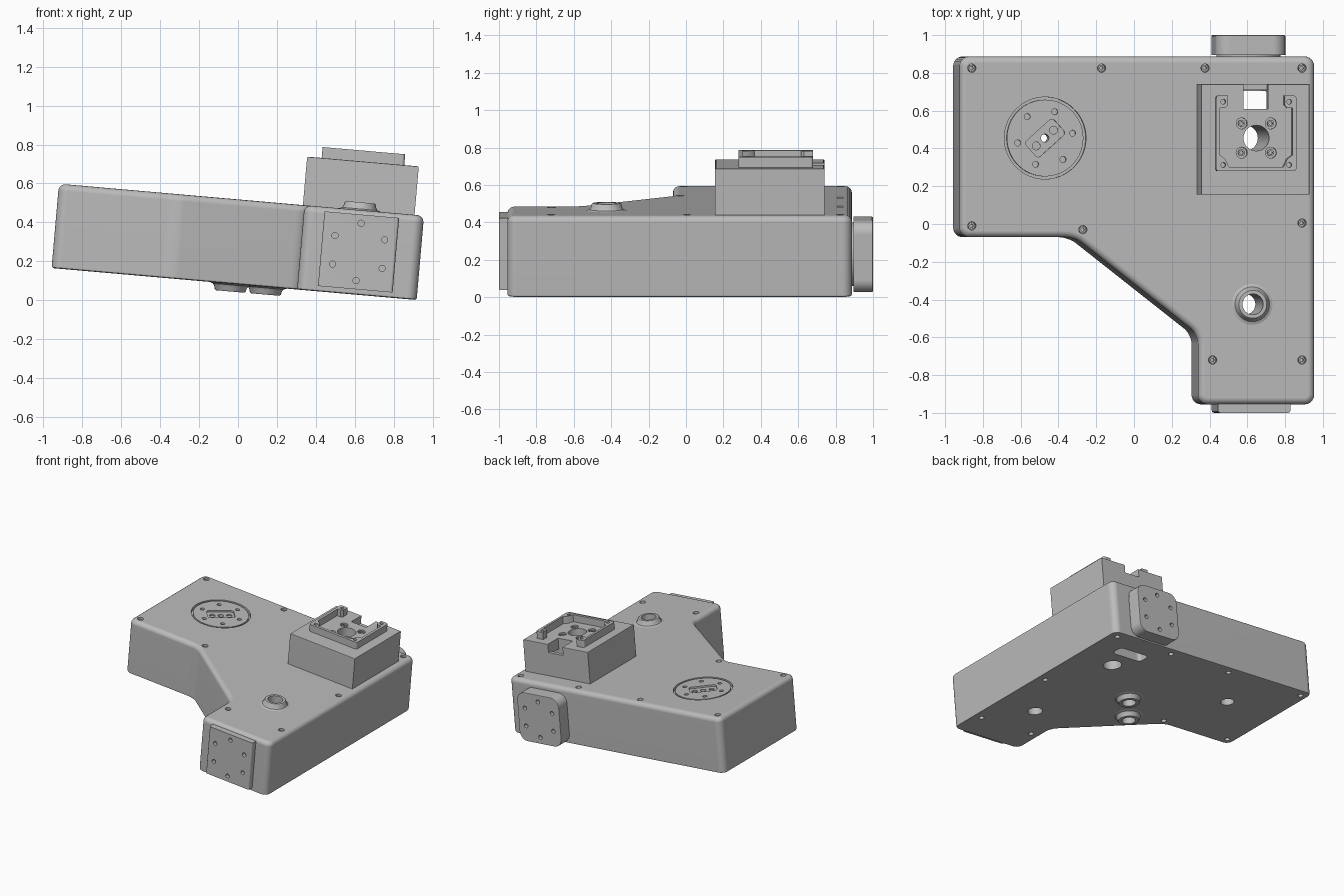
import bpy, bmesh, math
from mathutils import Matrix, Vector

cube = bpy.data.objects.get("Cube")
if cube:
    bpy.data.objects.remove(cube, do_unlink=True)

# Everything is modelled level, then tilted by one shared transform
TILT = Matrix.Translation((-0.02, 0, 0.083)) @ Matrix.Rotation(math.radians(5), 4, 'Y')
H = 0.435          # height of the main housing
COL = 0.61         # shared x of the shaft holes and flanges

grey = bpy.data.materials.new("machined grey")
grey.use_nodes = True
grey.diffuse_color = (0.5, 0.5, 0.5, 1)
grey.node_tree.nodes["Principled BSDF"].inputs["Base Color"].default_value = (0.5, 0.5, 0.5, 1)


def prism(bm, pts, lo, hi, radius=0.0, axis='Z'):
    """Extrude an outline from lo to hi, with rounded corners."""
    def put(p, h):
        return (p[0], p[1], h) if axis == 'Z' else (p[0], h, p[1])
    base = [bm.verts.new(put(p, lo)) for p in pts]
    top = [bm.verts.new(put(p, hi)) for p in pts]
    n = len(pts)
    faces = [bm.faces.new(base), bm.faces.new(top)]
    for i in range(n):
        j = (i + 1) % n
        faces.append(bm.faces.new((base[i], base[j], top[j], top[i])))
    bmesh.ops.recalc_face_normals(bm, faces=faces)
    if radius:
        edges = [bm.edges.get((a, b)) for a, b in zip(base, top)]
        bmesh.ops.bevel(bm, geom=edges, offset=radius, segments=6, affect='EDGES', profile=0.5)


def rect(cx, cy, w, d, turn=0.0):
    rot = Matrix.Rotation(turn, 2)
    c = Vector((cx, cy))
    return [c + rot @ Vector((sx * w / 2, sy * d / 2)) for sx, sy in ((-1, -1), (1, -1), (1, 1), (-1, 1))]


def disc_pts(cx, cy, r, n=32):
    return [(cx + r * math.cos(math.tau * i / n), cy + r * math.sin(math.tau * i / n)) for i in range(n)]


def cyl(bm, cx, cy, r, lo, hi, axis='Z', n=32):
    prism(bm, disc_pts(cx, cy, r, n), lo, hi, axis=axis)


def lathe(bm, cx, cy, profile):
    """Spin a closed (radius, height) outline about a vertical axis."""
    vs = [bm.verts.new((cx + r, cy, z)) for r, z in profile]
    es = [bm.edges.new((vs[i - 1], vs[i])) for i in range(len(vs))]
    bmesh.ops.spin(bm, geom=vs + es, cent=(cx, cy, 0), axis=(0, 0, 1),
                   angle=math.tau, steps=32, use_merge=True)
    bmesh.ops.remove_doubles(bm, verts=bm.verts[:], dist=1e-5)
    bmesh.ops.recalc_face_normals(bm, faces=bm.faces[:])


def ring_of(cx, cy, r, start=0.0, n=6):
    return disc_pts(cx, cy, r, n) if not start else [
        (cx + r * math.cos(start + math.tau * i / n), cy + r * math.sin(start + math.tau * i / n)) for i in range(n)]


def round_edges(bm, test, offset, segments=4):
    edges = [e for e in bm.edges if test(e)]
    bmesh.ops.bevel(bm, geom=edges, offset=offset, segments=segments, affect='EDGES', profile=0.5)


def at_height(z, axis=2):
    return lambda e: all(abs(v.co[axis] - z) < 1e-4 for v in e.verts)


def new_object(name, bm):
    me = bpy.data.meshes.new(name)
    bm.to_mesh(me)
    bm.free()
    me.materials.append(grey)
    ob = bpy.data.objects.new(name, me)
    bpy.context.scene.collection.objects.link(ob)
    ob.matrix_world = TILT
    return ob


def finish(name, bm, cutter=None):
    """Make the part, cut its openings and shade it."""
    ob = new_object(name, bm)
    bpy.ops.object.select_all(action='DESELECT')
    ob.select_set(True)
    bpy.context.view_layer.objects.active = ob
    if cutter:
        tool = new_object(name + "_cutter", cutter)
        tool.hide_render = True
        mod = ob.modifiers.new("openings", 'BOOLEAN')
        mod.operation, mod.solver, mod.object = 'DIFFERENCE', 'EXACT', tool
        mod.use_self = True
        bpy.ops.object.modifier_apply(modifier=mod.name)
        bpy.data.objects.remove(tool, do_unlink=True)
    bpy.ops.object.shade_smooth_by_angle(angle=math.radians(35))
    wn = ob.modifiers.new("even shading", 'WEIGHTED_NORMAL')
    wn.keep_sharp = True
    return ob


def shaft_openings(bm):
    """Vertical holes shared by the housing and the mount block."""
    cyl(bm, COL, 0.455, 0.068, -0.1, 1)
    prism(bm, rect(COL - 0.003, 0.655, 0.265, 0.1), -0.1, 0.6, 0.03)
    prism(bm, rect(COL - 0.003, 0.66, 0.131, 0.1), 0.3, 1)


SCREWS = [(-0.88, 0.825), (-0.19, 0.825), (0.36, 0.825), (0.875, 0.825), (-0.88, -0.01),
          (-0.29, -0.03), (0.875, 0.005), (0.4, -0.72), (0.875, -0.72)]
HUB = (-0.49, 0.455)
LOWER_BOSSES = [(0.164, 0.11), (-0.017, -0.11)]

# Main housing
bm = bmesh.new()
prism(bm, [(-0.942, -0.07), (-0.33, -0.07), (0.325, -0.585), (0.325, -0.955),
           (0.942, -0.955), (0.942, 0.887), (-0.942, 0.887)], 0, H, 0.05)
round_edges(bm, at_height(H), 0.035)
round_edges(bm, at_height(0), 0.012, 2)
cut = bmesh.new()
shaft_openings(cut)
cyl(cut, COL, -0.425, 0.055, -0.1, 1)
for x, y in SCREWS:
    cyl(cut, x, y, 0.022, H - 0.04, H + 0.1, n=20)
    cyl(cut, x, y, 0.02, -0.1, 0.03, n=20)
for x, y in LOWER_BOSSES:
    cyl(cut, x, y, 0.05, -0.1, 0.25)
cyl(cut, *HUB, 0.217, H - 0.025, H + 0.1, n=64)
cyl(cut, *HUB, 0.05, -0.1, 0.3)
cyl(cut, *HUB, 0.021, 0.2, H)
finish("housing", bm, cut)

# Flared bosses around the shaft holes
FLARE = [(0.108, 0), (0.092, 0.006), (0.084, 0.018), (0.08, 0.034), (0.074, 0.04)]
bm = bmesh.new()
lathe(bm, COL, -0.425, [(r, H + z) for r, z in FLARE] + [(0.055, H + 0.04), (0.055, H - 0.01), (0.108, H - 0.01)])
finish("upper_boss", bm)
for i, (x, y) in enumerate(LOWER_BOSSES):
    bm = bmesh.new()
    lathe(bm, x, y, [(r, -z) for r, z in FLARE] + [(0.05, -0.04), (0.05, 0.01), (0.108, 0.01)])
    finish(f"lower_boss_{i + 1}", bm)

# Round hub plate set into the top
bm = bmesh.new()
cyl(bm, *HUB, 0.203, H - 0.03, H - 0.002, n=64)
cut = bmesh.new()
slant = math.radians(42)
prism(cut, rect(*HUB, 0.2, 0.11, slant), H - 0.015, H + 0.1, 0.02)
cyl(cut, *HUB, 0.021, 0.2, 0.7)
for s in (-1, 1):
    cyl(cut, HUB[0] + s * 0.062 * math.cos(slant), HUB[1] + s * 0.062 * math.sin(slant), 0.021, H - 0.024, 0.6)
for x, y in ring_of(*HUB, 0.148, math.radians(10)):
    cyl(cut, x, y, 0.016, H - 0.022, 0.6, n=20)
finish("hub_plate", bm, cut)

# Raised mount block with a cable notch in its back
bm = bmesh.new()
prism(bm, rect(0.605, 0.4475, 0.576, 0.585), H - 0.015, 0.685)
round_edges(bm, at_height(0.685), 0.006, 2)
BOLTS = rect(COL, 0.455, 0.155, 0.155)
cut = bmesh.new()
shaft_openings(cut)
prism(cut, rect(COL - 0.003, 0.73, 0.131, 0.1), 0.62, 0.8)
for x, y in BOLTS:
    cyl(cut, x, y, 0.029, 0.66, 0.8)
finish("mount_block", bm, cut)

# Locating frame on the block, open at the back, with ears at its corners
FX, FY, FW, FD = 0.605, 0.48, 0.426, 0.4
bm = bmesh.new()
prism(bm, rect(FX, FY, FW, FD), 0.68, 0.741, 0.015)
cut = bmesh.new()
half = [(0.15, 0.3), (0.15, 0.15), (0.165, 0.135), (0.193, 0.135),
        (0.193, -0.115), (0.165, -0.135), (0.145, -0.178)]
outline = half + [(-x, y) for x, y in reversed(half)]
prism(cut, [(FX + x, FY + y) for x, y in outline], 0.6, 0.8)
for x, y in rect(FX, FY, 0.35, 0.335):
    cyl(cut, x, y, 0.013, 0.7, 0.8, n=16)
finish("locating_frame", bm, cut)

# Socket screws in the counterbores
bm = bmesh.new()
heads = [(x, y, H - 0.015) for x, y in SCREWS] + [(x, y, 0.68) for x, y in BOLTS]
for x, y, z in heads:
    lathe(bm, x, y, [(0.009, z - 0.035), (0.018, z - 0.035), (0.018, z), (0.009, z)])
finish("socket_screws", bm)

# Front flange plate
bm = bmesh.new()
prism(bm, rect(0.623, 0.22, 0.385, 0.385), -1.0, -0.94, axis='Y')
round_edges(bm, lambda e: at_height(-1.0, 1)(e) and abs(e.verts[0].co.x - e.verts[1].co.x) < 1e-4, 0.014, 3)
cut = bmesh.new()
for x, z in ring_of(0.623, 0.22, 0.148, math.pi / 2):
    cyl(cut, x, z, 0.016, -1.1, -0.97, 'Y', 20)
finish("front_flange", bm, cut)

# Back flange with rounded corners
bm = bmesh.new()
prism(bm, rect(COL, 0.2, 0.372, 0.385), 0.895, 1.0, 0.07, 'Y')
round_edges(bm, at_height(1.0, 1), 0.006, 2)
cyl(bm, COL, 0.2, 0.17, 0.87, 0.9, 'Y')
cut = bmesh.new()
for x, z in ring_of(COL, 0.2, 0.14, math.pi / 2):
    cyl(cut, x, z, 0.016, 0.97, 1.1, 'Y', 20)
finish("back_flange", bm, cut)
